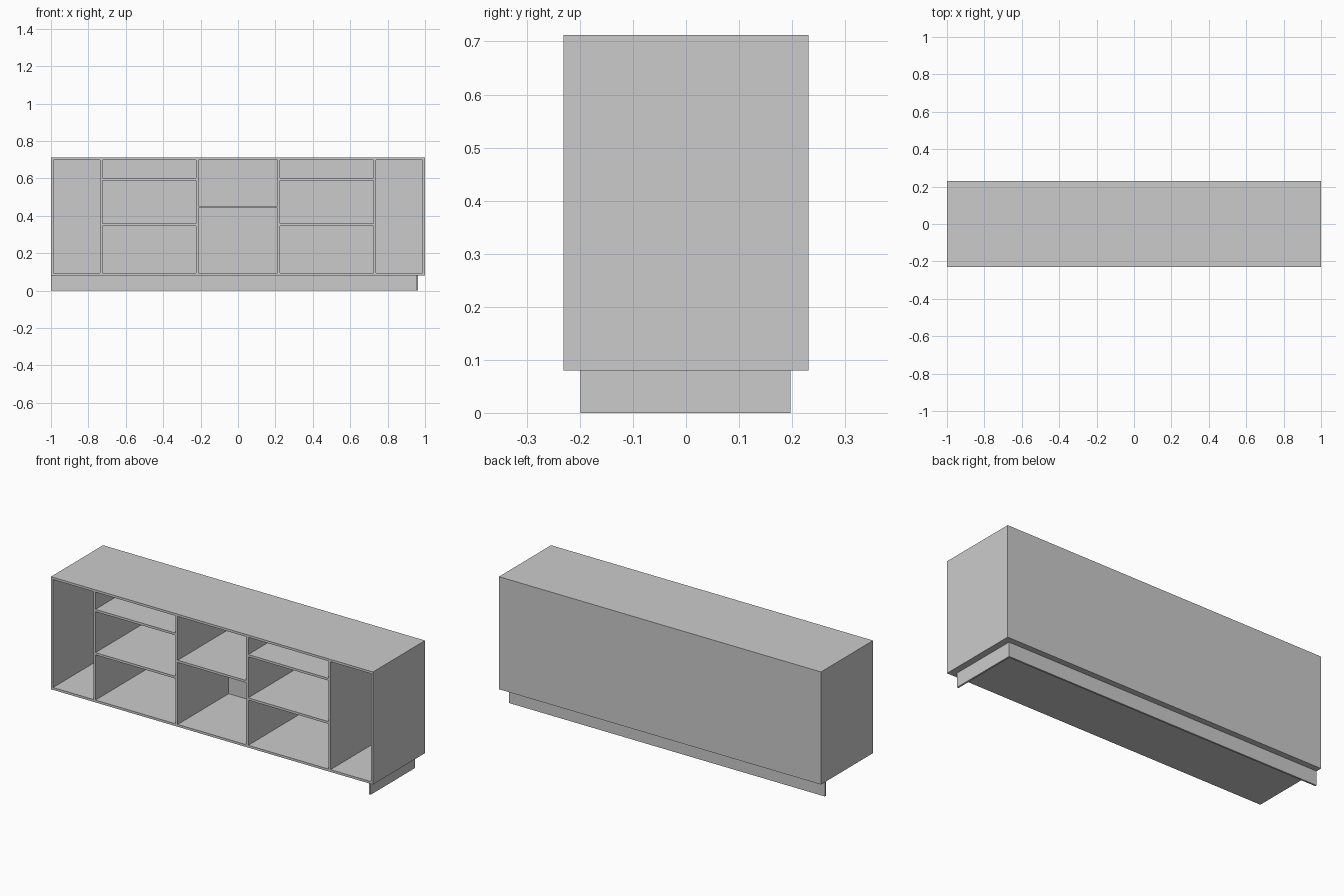
import bpy

if "Cube" in bpy.data.objects:
    bpy.data.objects.remove(bpy.data.objects["Cube"])

T = 0.013                  # board thickness
W, D = 1.0, 0.231          # half width, half depth
Z0, Z1 = 0.08, 0.712       # carcass bottom and top
BACK = 0.01                # back panel thickness
YB = D - BACK              # rear limit of inner boards
OUTER, INNER = 0.730, 0.219  # divider centre lines


def board(name, x0, x1, y0, y1, z0, z1):
    """Box-shaped board given by its limits."""
    v = [(x, y, z) for z in (z0, z1) for x, y in ((x0, y0), (x1, y0), (x1, y1), (x0, y1))]
    f = [(3, 2, 1, 0), (4, 5, 6, 7)] + [(i, (i + 1) % 4, (i + 1) % 4 + 4, i + 4) for i in range(4)]
    mesh = bpy.data.meshes.new(name)
    mesh.from_pydata(v, [], f)
    ob = bpy.data.objects.new(name, mesh)
    bpy.context.collection.objects.link(ob)
    return ob


# Carcass shell
board("top_panel", -W, W, -D, D, Z1 - T, Z1)
board("bottom_panel", -W, W, -D, D, Z0, Z0 + T)
board("back_panel", -W, W, YB, D, Z0 + T, Z1 - T)

# Sides, dividers and side bay shelves, on both halves
for s, side in ((-1, "left"), (1, "right")):
    uprights = (("side_panel", W - T / 2), ("outer_divider", OUTER), ("inner_divider", INNER))
    for name, c in uprights:
        board(f"{side}_{name}", s * c - T / 2, s * c + T / 2, -D, YB, Z0 + T, Z1 - T)
    a, b = sorted((s * (INNER + T / 2), s * (OUTER - T / 2)))
    for name, z in (("upper_shelf", 0.596), ("lower_shelf", 0.353)):
        board(f"{side}_{name}", a, b, -D, YB, z - T / 2, z + T / 2)

# Centre bay shelf
board("centre_shelf", -INNER + T / 2, INNER - T / 2, -D, YB, 0.447 - T / 2, 0.447 + T / 2)

# L-shaped plinth: back board and right-hand return only
P = 0.01
board("plinth_back", -W, 0.963, 0.197 - P, 0.197, 0, Z0)
board("plinth_right", 0.963 - P, 0.963, -0.199, 0.197 - P, 0, Z0)
